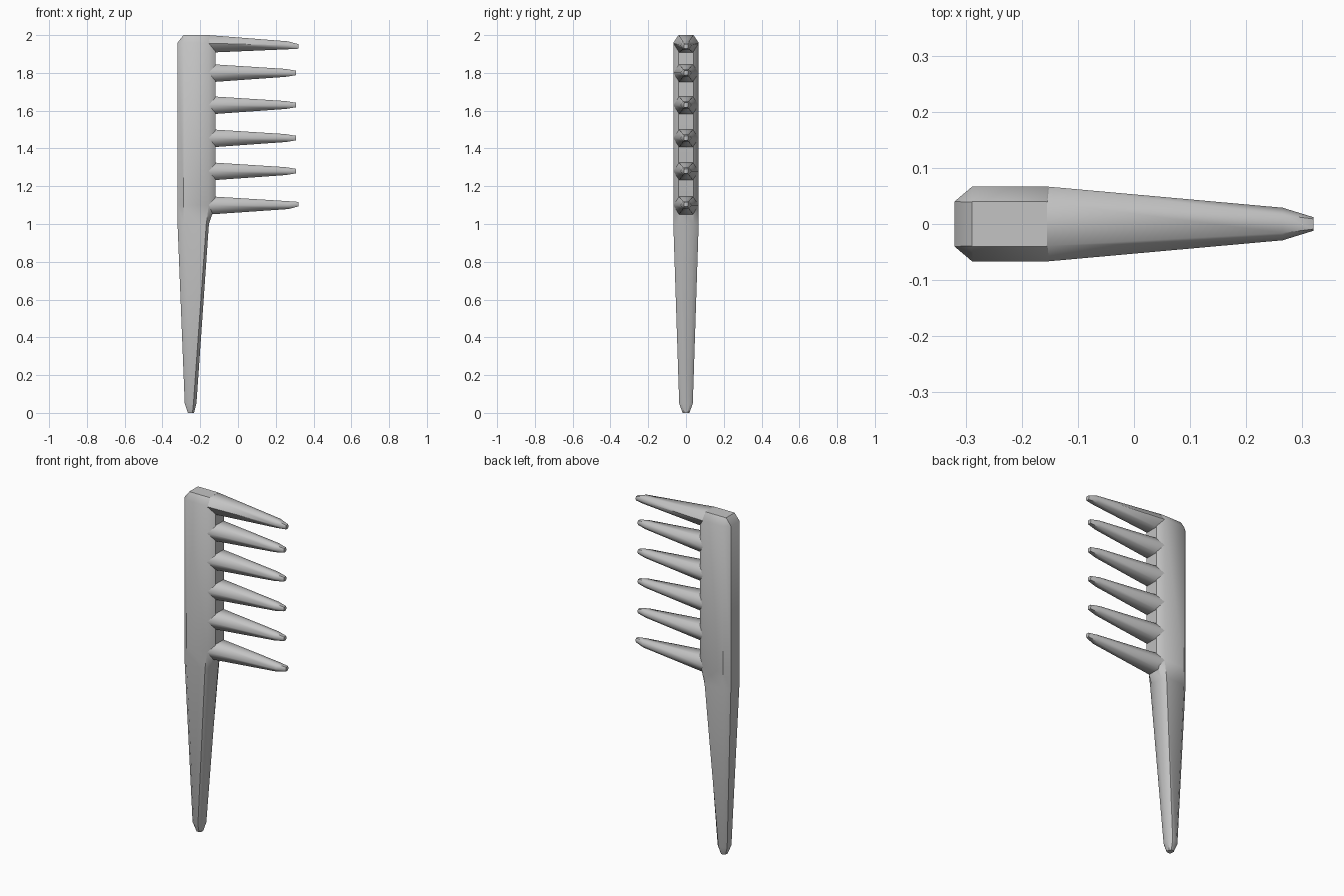
import bpy
import bmesh
from math import radians

cube = bpy.data.objects.get("Cube")
if cube:
    bpy.data.objects.remove(cube, do_unlink=True)

grey = bpy.data.materials.new("plain_grey")
grey.use_nodes = True
colour = (0.55, 0.55, 0.55, 1)
grey.diffuse_color = colour
grey.node_tree.nodes["Principled BSDF"].inputs["Base Color"].default_value = colour


def loft(name, rings, angle):
    """Skin a row of equal-length rings, cap both ends, and smooth by angle."""
    bm = bmesh.new()
    loops = [[bm.verts.new(p) for p in ring] for ring in rings]
    for a, b in zip(loops, loops[1:]):
        for i in range(len(a)):
            j = (i + 1) % len(a)
            bm.faces.new((a[i], a[j], b[j], b[i]))
    bm.faces.new(loops[0])
    bm.faces.new(loops[-1])
    bmesh.ops.recalc_face_normals(bm, faces=bm.faces)
    mesh = bpy.data.meshes.new(name)
    bm.to_mesh(mesh)
    bm.free()
    mesh.materials.append(grey)
    obj = bpy.data.objects.new(name, mesh)
    bpy.context.collection.objects.link(obj)
    bpy.ops.object.select_all(action='DESELECT')
    obj.select_set(True)
    bpy.context.view_layer.objects.active = obj
    bpy.ops.object.shade_smooth_by_angle(angle=radians(angle))


def octagon(z, left, left_in, right_in, right, thick, edge):
    """Horizontal bar section with chamfered corners."""
    half = [(left, edge), (left_in, thick), (right_in, thick), (right, edge)]
    return ([(x, y, z) for x, y in half]
            + [(x, -y, z) for x, y in reversed(half)])


def hexagon(x, z, w, flat, up, down):
    """Upright tooth section with a ridge on the front and back."""
    return [(x, w, z), (x, flat, z + up), (x, -flat, z + up),
            (x, -w, z), (x, -flat, z - down), (x, flat, z - down)]


# Spine and tapering handle in one piece
loft("spine_and_handle", [
    octagon(0.0, -0.265, -0.257, -0.241, -0.233, 0.018, 0.010),
    octagon(0.05, -0.282, -0.262, -0.236, -0.220, 0.036, 0.020),
    octagon(1.0, -0.32, -0.288, -0.168, -0.154, 0.067, 0.040),
    octagon(1.10, -0.32, -0.288, -0.155, -0.12, 0.067, 0.040),
    octagon(1.96, -0.32, -0.288, -0.155, -0.12, 0.067, 0.040),
    octagon(2.0, -0.289, -0.288, -0.156, -0.155, 0.040, 0.039),
], 40)

# Teeth: name, base height, shoulder height, tip height, tip x
teeth = [("top_tooth", 1.957, 1.946, 1.94, 0.32)]
teeth += [(f"middle_tooth_{i + 1}", z, z, z, 0.307)
          for i, z in enumerate((1.80, 1.63, 1.455, 1.28))]
teeth += [("bottom_tooth", 1.10, 1.10, 1.105, 0.32)]

for name, base, shoulder, tip, end in teeth:
    rise = 0.043 if name == "top_tooth" else 0.047
    loft(name, [
        hexagon(-0.158, base, 0.067, 0.039, rise, 0.05),
        hexagon(end - 0.055, shoulder, 0.029, 0.016, 0.021, 0.021),
        hexagon(end, tip, 0.012, 0.009, 0.012, 0.012),
    ], 61)
